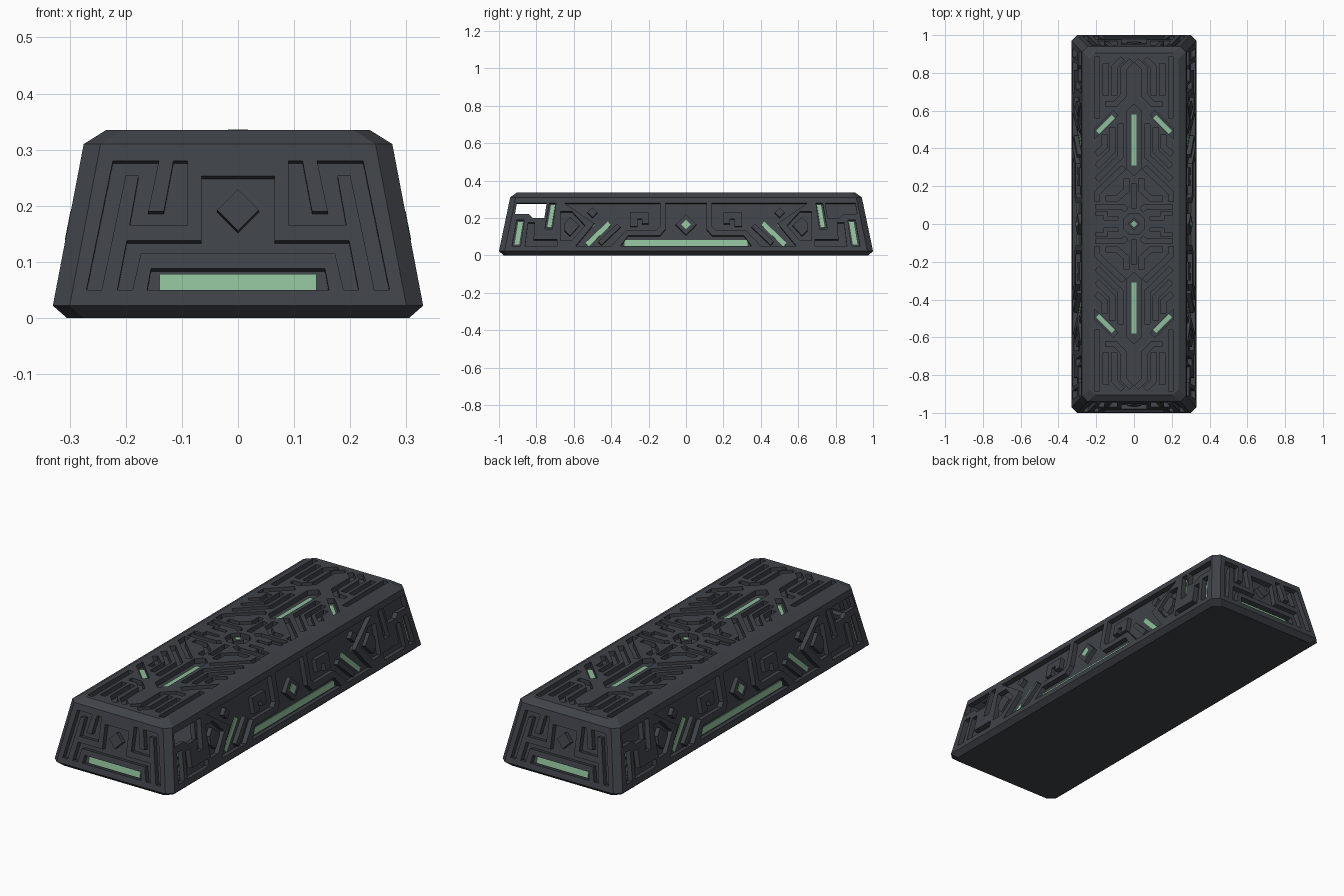
import bpy, bmesh, math
from mathutils import Vector

if "Cube" in bpy.data.objects:
    bpy.data.objects.remove(bpy.data.objects["Cube"])

DEPTH = 0.025


def material(name, rgb):
    m = bpy.data.materials.new(name)
    m.diffuse_color = (*rgb, 1)
    m.use_nodes = True
    m.node_tree.nodes["Principled BSDF"].inputs["Base Color"].default_value = m.diffuse_color
    return m


STONE = material("dark_slate", (0.050, 0.056, 0.066))
GLOW = material("pale_green", (0.27, 0.52, 0.32))


def make_object(name, bm, mat):
    bmesh.ops.recalc_face_normals(bm, faces=bm.faces)
    me = bpy.data.meshes.new(name)
    bm.to_mesh(me)
    bm.free()
    me.materials.append(mat)
    ob = bpy.data.objects.new(name, me)
    bpy.context.collection.objects.link(ob)
    return ob


# --- panel planes: (u, v, inward depth) -> world point
def side_plane(s):
    n = Vector((s * 0.288, 0, 0.055)).normalized()
    return lambda u, v, d: Vector((s * (0.33 - (v - 0.022) * 0.055 / 0.288), u, v)) - n * d


def end_plane(s):
    n = Vector((0, s * 0.288, 0.06)).normalized()
    return lambda u, v, d: Vector((u, s * (1 - (v - 0.022) * 0.06 / 0.288), v)) - n * d


def top_plane(u, v, d):
    return Vector((u, v, 0.335 - d))


def prism(bm, plane, poly, d0, d1):
    a = [bm.verts.new(plane(u, v, d0)) for u, v in poly]
    b = [bm.verts.new(plane(u, v, d1)) for u, v in poly]
    k = len(poly)
    bm.faces.new(a)
    bm.faces.new(b[::-1])
    for i in range(k):
        j = (i + 1) % k
        bm.faces.new((a[j], a[i], b[i], b[j]))


def ribbon(pts, w):
    """Mitred outline of a channel that follows a centre line."""
    p = [Vector(q) for q in pts]
    left, right = [], []
    for i, q in enumerate(p):
        d0 = (q - p[i - 1]).normalized() if i else (p[1] - q).normalized()
        d1 = (p[i + 1] - q).normalized() if i < len(p) - 1 else d0
        n0, n1 = Vector((-d0.y, d0.x)), Vector((-d1.y, d1.x))
        m = (n0 + n1).normalized()
        m *= w / 2 / m.dot(n0)
        left.append(tuple(q + m))
        right.append(tuple(q - m))
    return left + right[::-1]


def mirror_u(polys):
    return polys + [[(-u, v) for u, v in p] for p in polys]


def mirror_v(polys):
    return polys + [[(u, -v) for u, v in p] for p in polys]


def sym(half):
    """Complete an outline that is symmetric about u = 0."""
    return half + [(-u, v) for u, v in half[::-1] if abs(u) > 1e-6]


def diamond(u, v, r):
    return [(u - r, v), (u, v - r), (u + r, v), (u, v + r)]


# --- end panels
end_cut = mirror_u([[(-.223, .28), (-.141, .28), (-.16, .19), (-.132, .19), (-.115, .28), (-.09, .28),
                     (-.09, .166), (-.193, .166), (-.177, .255), (-.2, .255), (-.243, .05), (-.27, .05)]])
end_cut += [sym([(.065, .253), (.065, .138), (.198, .138), (.215, .05), (.188, .05), (.173, .115)]),
            sym([(.155, .088), (.162, .05)])]
end_raise = [diamond(0, .193, .037)]
end_glow = [sym([(.14, .083), (.14, .053)])]

# --- side panels
side_cut = [sym([(.11, .28), (.11, .14), (.14, .105), (.31, .105), (.35, .05)])]
side_cut += mirror_u([
    [(.14, .28), (.65, .28), (.49, .17), (.59, .05), (.40, .05), (.32, .135), (.16, .135), (.14, .155)],
    [(.54, .16), (.61, .235), (.67, .235), (.67, .08), (.61, .08)],
    [(.695, .28), (.73, .28), (.755, .14), (.715, .14)],
    [(.745, .28), (.905, .28), (.915, .22), (.84, .22), (.82, .20), (.757, .20)],
    [(.865, .19), (.905, .19), (.93, .05), (.885, .05)],
    [(.69, .05), (.86, .05), (.845, .175), (.81, .175), (.815, .085), (.69, .085)]])
side_raise = [diamond(0, .165, .055)]
side_raise += mirror_u([
    [(.20, .23), (.20, .17), (.235, .17), (.235, .195), (.26, .195), (.26, .155), (.30, .155), (.30, .23)],
    ribbon([(.36, .16), (.46, .065)], .025),
    diamond(.50, .23, .026),
    [(.57, .16), (.62, .205), (.65, .175), (.65, .135), (.62, .105)]])
side_glow = [sym([(.33, .085), (.33, .055)])]
side_glow += mirror_u([ribbon([(.41, .175), (.53, .06)], .025),
                       [(.70, .272), (.722, .272), (.742, .152), (.72, .152)],
                       [(.872, .182), (.897, .182), (.917, .062), (.892, .062)],
                       diamond(.50, .168, .014)])

# --- top panel
W = 0.028
top_cut = mirror_v([sym([(0, .635), (.036, .60), (.036, .29), (0, .255)])])
top_cut += mirror_v([ribbon([(0, .085), (0, .215)], W)])
top_cut += [sym([(.025, .055), (.055, .025), (.055, -.025), (.025, -.055)])]
top_cut += mirror_v(mirror_u([
    [(.085, .575), (.11, .60), (.21, .50), (.21, .45)],
    ribbon([(.014, .865), (.055, .825), (.055, .68), (.10, .635), (.15, .635)], W),
    ribbon([(.06, .875), (.105, .83), (.105, .68)], W),
    ribbon([(.15, .85), (.15, .68)], W),
    ribbon([(.196, .885), (.196, .56)], W),
    ribbon([(.07, .53), (.07, .36), (.196, .235)], W),
    ribbon([(.115, .51), (.115, .385), (.196, .305)], W),
    ribbon([(.155, .47), (.155, .41), (.20, .37)], W),
    ribbon([(.055, .30), (.196, .165), (.196, .12)], W),
    ribbon([(.04, .24), (.04, .18), (.09, .135), (.15, .135)], W),
    ribbon([(.04, .075), (.06, .09), (.205, .09)], W),
    ribbon([(.085, .03), (.15, .03), (.15, .055), (.205, .055)], .02)]))
top_raise = [diamond(0, 0, .034)]
top_glow = mirror_v([sym([(.012, .58), (.012, .31)])])
top_glow += mirror_v(mirror_u([ribbon([(.108, .567), (.19, .483)], .03)]))

panels = [("top", top_plane, top_cut, top_raise, top_glow)]
for s, a, b in ((-1, "left", "front"), (1, "right", "back")):
    panels.append((a, side_plane(s), side_cut, side_raise, side_glow))
    panels.append((b, end_plane(s), end_cut, end_raise, end_glow))

# --- ingot body: stacked octagonal rings
bm = bmesh.new()
rings = []
for hx, hy, z in ((.305, .975, 0), (.33, 1, .022), (.275, .94, .31), (.235, .905, .335)):
    c = .03
    pts = [(hx, hy - c), (hx - c, hy), (c - hx, hy), (-hx, hy - c),
           (-hx, c - hy), (c - hx, -hy), (hx - c, -hy), (hx, c - hy)]
    rings.append([bm.verts.new((x, y, z)) for x, y in pts])
bm.faces.new(rings[0][::-1])
bm.faces.new(rings[-1])
for lo, hi in zip(rings, rings[1:]):
    for i in range(8):
        j = (i + 1) % 8
        bm.faces.new((lo[i], lo[j], hi[j], hi[i]))
body = make_object("ingot_body", bm, STONE)

# --- engrave every panel, then add raised blocks and glowing plates
for name, plane, cut, raised, glow in panels:
    bm = bmesh.new()
    for p in cut:
        prism(bm, plane, p, -.008, DEPTH)
    cutter = make_object(name + "_cutter", bm, STONE)
    cutter.hide_render = True
    mod = body.modifiers.new("engrave", 'BOOLEAN')
    mod.operation, mod.object, mod.solver, mod.use_self = 'DIFFERENCE', cutter, 'EXACT', True
    bpy.context.view_layer.objects.active = body
    bpy.ops.object.modifier_apply(modifier=mod.name)
    bpy.data.objects.remove(cutter)

    bm = bmesh.new()
    for p in raised:
        prism(bm, plane, p, .002, DEPTH + .003)
    make_object(name + "_raised_blocks", bm, STONE)
    bm = bmesh.new()
    for p in glow:
        prism(bm, plane, p, DEPTH - .004, DEPTH + .002)
    if name in ("left", "right"):
        prism(bm, plane, diamond(0, .165, .026), -.001, .004)
    if name == "top":
        prism(bm, plane, diamond(0, 0, .018), -.001, .004)
    make_object(name + "_glow_strips", bm, GLOW)

# --- open windows near the front end of both sides
bm = bmesh.new()
bm.from_mesh(body.data)
floors = []
for f in bm.faces:
    c = f.calc_center_median()
    if abs(f.normal.x) > .9 and -.92 < c.y < -.74 and .19 < c.z < .285:
        if abs(c.x) < .33 - (c.z - .022) * .191 - .015:
            floors.append(f)
bmesh.ops.delete(bm, geom=floors, context='FACES')
bm.to_mesh(body.data)
bm.free()
